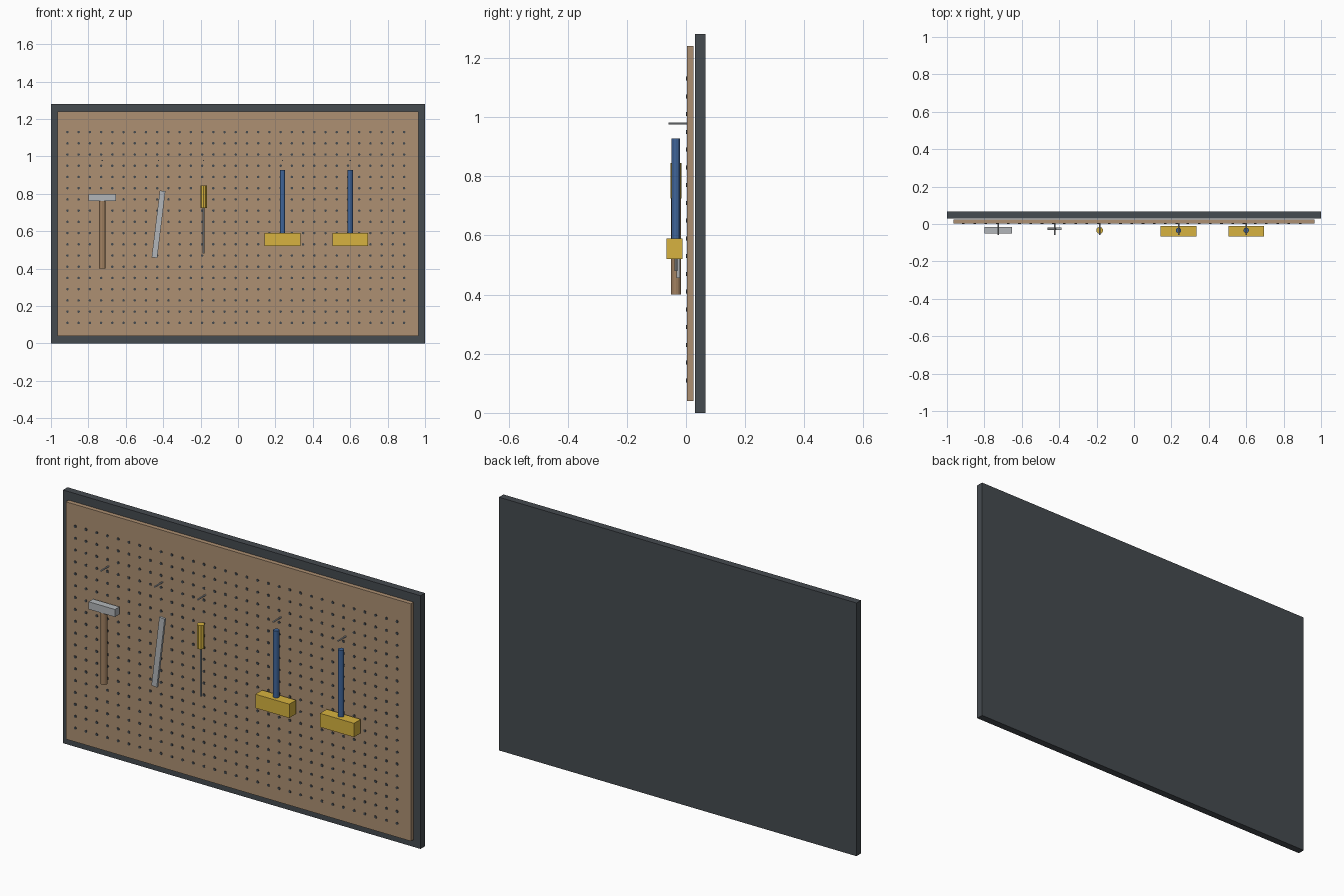
import bpy, bmesh
from math import pi, radians
from mathutils import Matrix

if "Cube" in bpy.data.objects:
    bpy.data.objects.remove(bpy.data.objects["Cube"])


def mat(name, r, g, b):
    m = bpy.data.materials.new(name)
    m.diffuse_color = (r, g, b, 1)
    m.use_nodes = True
    m.node_tree.nodes["Principled BSDF"].inputs["Base Color"].default_value = m.diffuse_color
    return m


DARK = mat("dark_steel", 0.06, 0.07, 0.08)
TAN = mat("hardboard", 0.42, 0.28, 0.17)
WOOD = mat("wood", 0.36, 0.22, 0.12)
STEEL = mat("steel", 0.45, 0.47, 0.49)
YELLOW = mat("yellow", 0.68, 0.45, 0.05)
BLUE = mat("blue", 0.05, 0.13, 0.32)


def finish(name, bm, material):
    me = bpy.data.meshes.new(name)
    bm.to_mesh(me)
    bm.free()
    me.materials.append(material)
    ob = bpy.data.objects.new(name, me)
    bpy.context.collection.objects.link(ob)
    return ob


def box(name, lo, hi, material):
    bm = bmesh.new()
    c = [(a + b) / 2 for a, b in zip(lo, hi)]
    s = [b - a for a, b in zip(lo, hi)]
    bmesh.ops.create_cube(bm, size=1, matrix=Matrix.Translation(c) @ Matrix.Diagonal((*s, 1)))
    return finish(name, bm, material)


def add_rod(bm, centre, r, length, sides, along_y=False):
    m = Matrix.Translation(centre)
    if along_y:
        m = m @ Matrix.Rotation(pi / 2, 4, 'X')
    bmesh.ops.create_cone(bm, cap_ends=True, segments=sides, radius1=r, radius2=r,
                          depth=length, matrix=m)


def rod(name, x, z0, z1, r, material, sides=12):
    bm = bmesh.new()
    add_rod(bm, (x, -0.034, (z0 + z1) / 2), r, z1 - z0, sides)
    return finish(name, bm, material)


# Backing panel and pegboard
box("back_panel", (-1, 0.03, 0), (1, 0.066, 1.28), DARK)
box("pegboard", (-0.965, 0.003, 0.04), (0.965, 0.025, 1.24), TAN)

# Peg holes: small dark discs on the board face
bm = bmesh.new()
for i in range(31):
    for j in range(18):
        add_rod(bm, (-0.912 + 0.06 * i, 0.002, 0.11 + 0.06 * j), 0.007, 0.004, 8, True)
finish("peg_holes", bm, DARK)

# Hooks
TOOLS = (-0.726, -0.425, -0.184, 0.238, 0.60)
for i, x in enumerate(TOOLS):
    bm = bmesh.new()
    add_rod(bm, (x, -0.027, 0.978), 0.004, 0.064, 8, True)
    finish(f"hook_{i + 1}", bm, STEEL)

# Hammer
rod("hammer_handle", TOOLS[0], 0.40, 0.765, 0.017, WOOD)
box("hammer_head", (-0.799, -0.052, 0.762), (-0.652, -0.016, 0.80), STEEL)

# Tilted wrench bar
wrench = box("wrench", (-0.015, -0.006, -0.18), (0.015, 0.006, 0.18), STEEL)
wrench.location = (TOOLS[1], -0.026, 0.637)
wrench.rotation_euler.y = radians(7)

# Screwdriver
rod("screwdriver_handle", TOOLS[2], 0.725, 0.845, 0.0185, YELLOW, 10)
rod("screwdriver_shaft", TOOLS[2], 0.48, 0.73, 0.005, STEEL, 8)

# Two brushes
for i, x in enumerate(TOOLS[3:]):
    rod(f"brush_handle_{i + 1}", x, 0.585, 0.928, 0.0145, BLUE)
    box(f"brush_head_{i + 1}", (x - 0.095, -0.066, 0.52), (x + 0.095, -0.012, 0.59), YELLOW)
